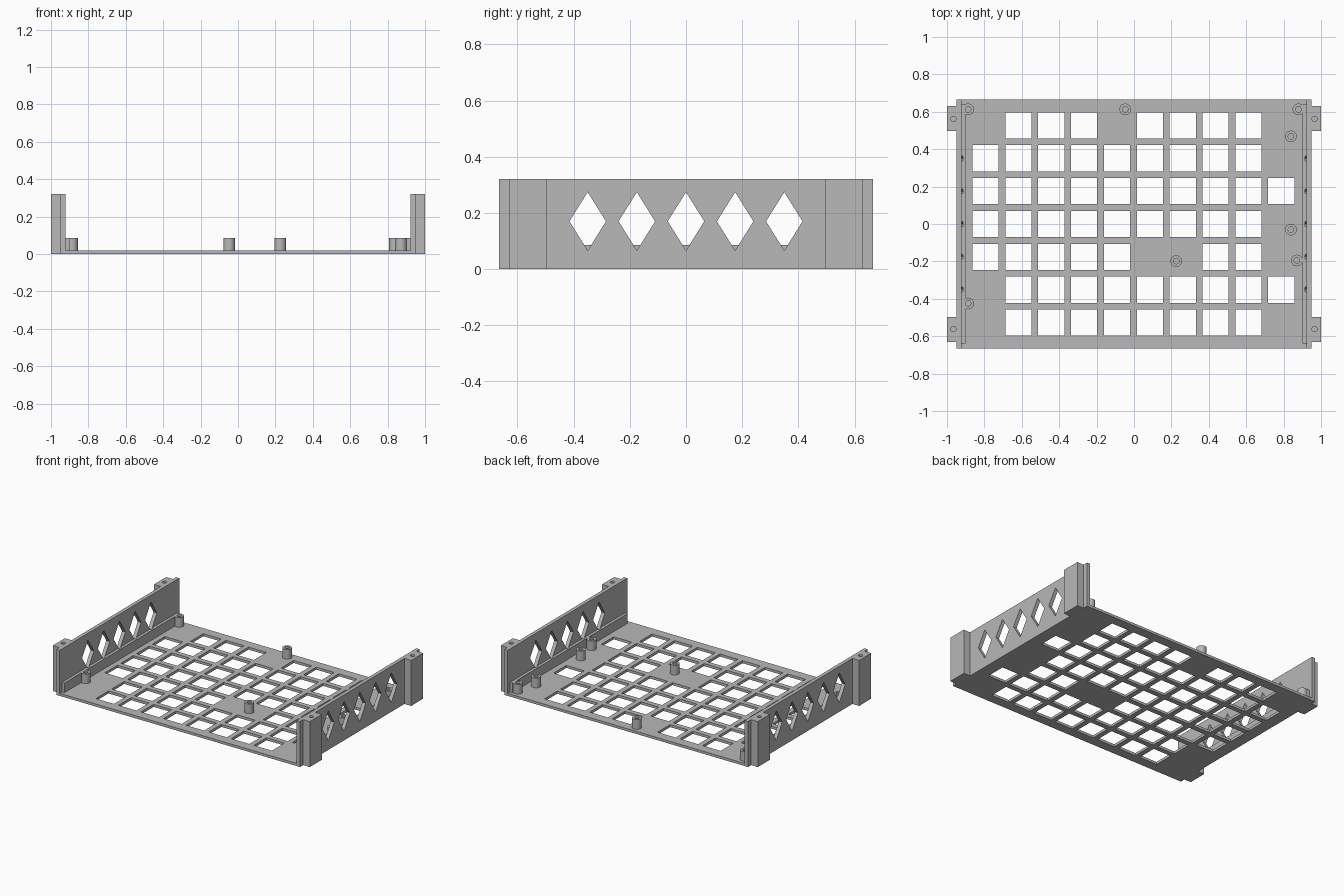
import bpy, bmesh, math
from mathutils import Matrix, Vector

cube = bpy.data.objects.get("Cube")
if cube:
    bpy.data.objects.remove(cube, do_unlink=True)

GREY = 0.48
grey = bpy.data.materials.new("plain grey")
grey.use_nodes = True
grey.diffuse_color = (GREY, GREY, GREY, 1)
grey.node_tree.nodes["Principled BSDF"].inputs["Base Color"].default_value = (GREY, GREY, GREY, 1)

PLATE_TOP, WALL_TOP, RAIL_TOP = 0.018, 0.32, 0.086


def finish(name, bm):
    """Turn a bmesh into a named grey object."""
    bmesh.ops.recalc_face_normals(bm, faces=bm.faces)
    mesh = bpy.data.meshes.new(name)
    bm.to_mesh(mesh)
    bm.free()
    mesh.materials.append(grey)
    obj = bpy.data.objects.new(name, mesh)
    bpy.context.collection.objects.link(obj)
    return obj


def add_box(bm, low, high):
    low, high = Vector(low), Vector(high)
    size = high - low
    matrix = Matrix.Translation((low + high) / 2) @ Matrix.Diagonal((*size, 1))
    bmesh.ops.create_cube(bm, size=1, matrix=matrix)


def box(name, low, high):
    bm = bmesh.new()
    add_box(bm, low, high)
    return finish(name, bm)


def cut(obj, cutter_bm):
    """Subtract a cutter mesh, then throw the cutter away."""
    cutter = finish("cutter", cutter_bm)
    cutter.hide_render = True
    mod = obj.modifiers.new("cut", "BOOLEAN")
    mod.operation, mod.solver, mod.object = "DIFFERENCE", "EXACT", cutter
    bpy.context.view_layer.objects.active = obj
    bpy.ops.object.modifier_apply(modifier=mod.name)
    bpy.data.objects.remove(cutter, do_unlink=True)


def smooth(obj):
    bpy.ops.object.select_all(action="DESELECT")
    obj.select_set(True)
    bpy.context.view_layer.objects.active = obj
    bpy.ops.object.shade_smooth_by_angle(angle=math.radians(40))


# Base plate with square vents; '#' is open, '.' is solid
vents = [".###.####.",
         "#########.",
         "##########",
         "#########.",
         "#####..##.",
         ".#########",
         ".########."]
PITCH, HALF = 0.1757, 0.07
plate = box("base_plate", (-0.948, -0.665, 0), (0.948, 0.665, PLATE_TOP))
holes = bmesh.new()
for row, line in enumerate(vents):
    for col, mark in enumerate(line):
        if mark == "#":
            x = (col - 4.5) * PITCH - 0.003
            y = (3 - row) * PITCH
            add_box(holes, (x - HALF, y - HALF, -0.1), (x + HALF, y + HALF, 0.1))
cut(plate, holes)


def diamonds(side):
    """Row of five diamond prisms that pass through a side wall."""
    bm = bmesh.new()
    for i in range(-2, 3):
        y = i * 0.175
        outline = [(y - 0.065, 0.17), (y, 0.066), (y + 0.065, 0.17), (y, 0.274)]
        face = bm.faces.new([bm.verts.new((side * 0.97, a, b)) for a, b in outline])
        ext = bmesh.ops.extrude_face_region(bm, geom=[face])
        verts = [v for v in ext["geom"] if isinstance(v, bmesh.types.BMVert)]
        bmesh.ops.translate(bm, verts=verts, vec=(-side * 0.055, 0, 0))
    return bm


# Side walls, inner rails and mounting ears
for side, label in ((1, "left"), (-1, "right")):
    wall = box(label + "_wall", (side * 0.922, -0.665, 0), (side * 0.948, 0.665, WALL_TOP))
    rail = box(label + "_rail", (side * 0.902, -0.64, PLATE_TOP), (side * 0.922, 0.64, RAIL_TOP))
    cut(wall, diamonds(side))
    cut(rail, diamonds(side))
    for end, place in ((-1, "front"), (1, "back")):
        ear = box(f"{label}_{place}_ear", (side * 0.946, end * 0.496, 0),
                  (side, end * 0.63, WALL_TOP))
        drill = bmesh.new()
        bmesh.ops.create_cone(drill, cap_ends=True, segments=24, radius1=0.014, radius2=0.014,
                              depth=0.2, matrix=Matrix.Translation((side * 0.965, end * 0.562, WALL_TOP)))
        cut(ear, drill)
        smooth(ear)


def standoff(name, x, y):
    """Round post with a blind screw hole."""
    bm = bmesh.new()
    n = 32
    profile = [(0.031, PLATE_TOP), (0.031, RAIL_TOP), (0.015, RAIL_TOP), (0.015, PLATE_TOP + 0.002)]
    rings = [[bm.verts.new((x + r * math.cos(math.tau * k / n), y + r * math.sin(math.tau * k / n), z))
              for k in range(n)] for r, z in profile]
    for a, b in zip(rings, rings[1:]):
        for k in range(n):
            j = (k + 1) % n
            bm.faces.new((a[k], a[j], b[j], b[k]))
    bm.faces.new(rings[0])
    bm.faces.new(rings[-1])
    smooth(finish(name, bm))


# Board standoffs
posts = [(-0.887, 0.613), (-0.047, 0.613), (0.879, 0.613), (0.839, 0.468),
         (0.839, -0.03), (0.871, -0.195), (0.226, -0.198), (-0.887, -0.425)]
for i, (x, y) in enumerate(posts, 1):
    standoff(f"standoff_{i}", x, y)
